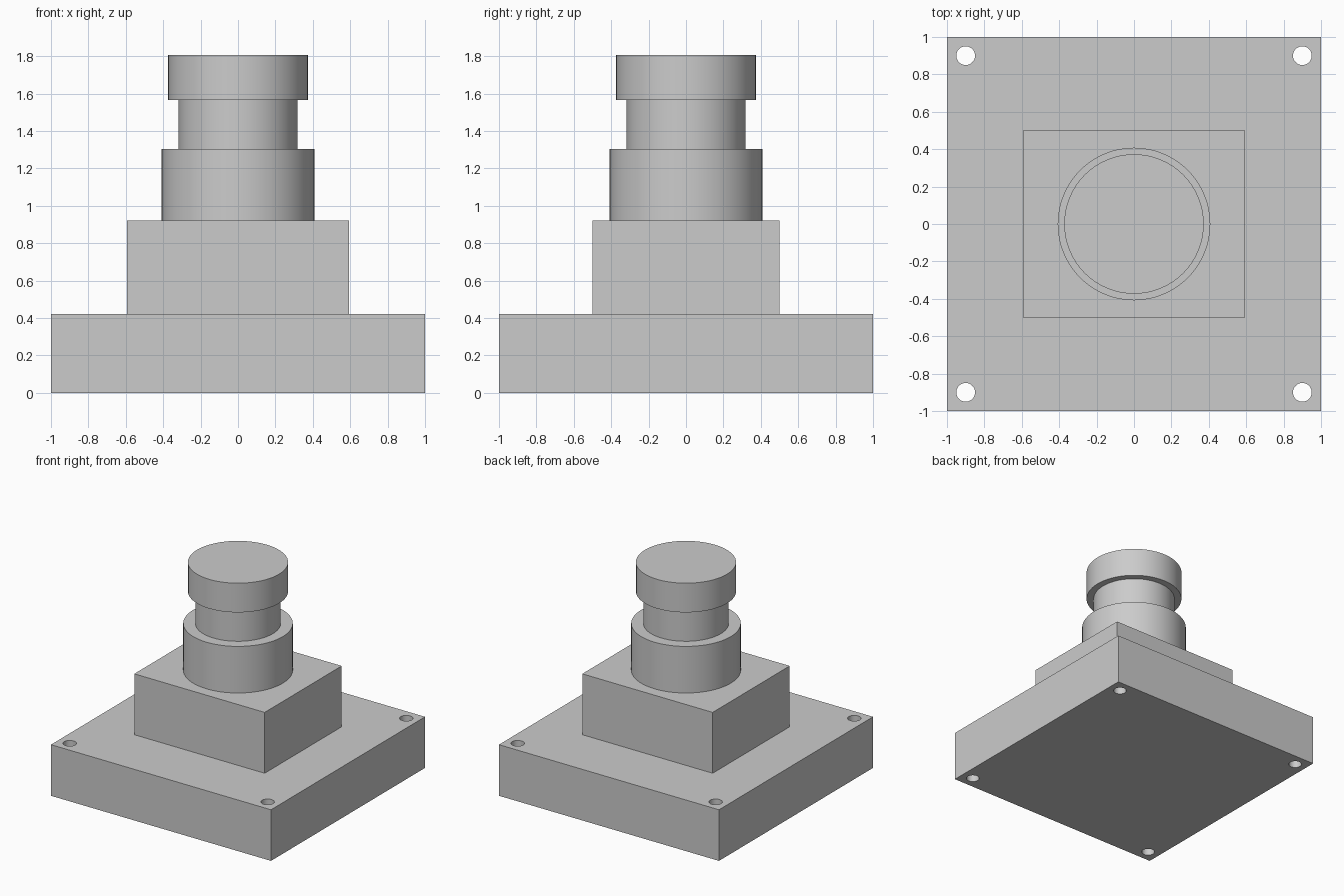
import bpy, bmesh, math

cube = bpy.data.objects.get("Cube")
if cube:
    bpy.data.objects.remove(cube, do_unlink=True)

grey = bpy.data.materials.new("plain grey")
grey.use_nodes = True
grey.diffuse_color = (0.6, 0.6, 0.6, 1)
grey.node_tree.nodes["Principled BSDF"].inputs["Base Color"].default_value = (0.6, 0.6, 0.6, 1)


def finish(name, bm):
    bmesh.ops.recalc_face_normals(bm, faces=bm.faces)
    mesh = bpy.data.meshes.new(name)
    bm.to_mesh(mesh)
    bm.free()
    mesh.materials.append(grey)
    obj = bpy.data.objects.new(name, mesh)
    bpy.context.collection.objects.link(obj)
    return obj


def block(name, width, depth, bottom, top):
    bm = bmesh.new()
    bmesh.ops.create_cube(bm, size=1)
    bmesh.ops.scale(bm, vec=(width, depth, top - bottom), verts=bm.verts)
    bmesh.ops.translate(bm, vec=(0, 0, (bottom + top) / 2), verts=bm.verts)
    return finish(name, bm)


def lathe(name, profile, sides=64):
    bm = bmesh.new()
    rings = [[bm.verts.new((r * math.cos(a), r * math.sin(a), z))
              for a in (math.tau * i / sides for i in range(sides))]
             for r, z in profile]
    for low, high in zip(rings, rings[1:]):
        for i in range(sides):
            j = (i + 1) % sides
            bm.faces.new((low[i], low[j], high[j], high[i]))
    bm.faces.new(rings[0])
    bm.faces.new(rings[-1])
    return finish(name, bm)


# Square base with four corner bolt holes
base = block("base_plate", 2, 2, 0, 0.42)
bm = bmesh.new()
for x in (-0.9, 0.9):
    for y in (-0.9, 0.9):
        made = bmesh.ops.create_cone(bm, cap_ends=True, segments=32,
                                     radius1=0.05, radius2=0.05, depth=1)
        bmesh.ops.translate(bm, vec=(x, y, 0.2), verts=made["verts"])
cutter = finish("bolt_hole_cutter", bm)
cutter.hide_render = True
cutter.hide_viewport = True
holes = base.modifiers.new("bolt_holes", "BOOLEAN")
holes.operation = "DIFFERENCE"
holes.solver = "EXACT"
holes.object = cutter

# Rectangular housing on the base
block("housing", 1.185, 1, 0.42, 0.92)

# Turned stem: wide collar, narrow neck and cap
stem = lathe("stem", [(0.408, 0.92), (0.408, 1.303), (0.318, 1.303),
                      (0.318, 1.566), (0.373, 1.566), (0.373, 1.806)])

# Bake the holes into the base, then drop the cutter
bpy.context.view_layer.update()
evaluated = base.evaluated_get(bpy.context.evaluated_depsgraph_get())
drilled = bpy.data.meshes.new_from_object(evaluated)
base.modifiers.clear()
base.data = drilled
bpy.data.objects.remove(cutter, do_unlink=True)

# Smooth curved walls, keep the edges sharp
for obj in (base, stem):
    bpy.ops.object.select_all(action="DESELECT")
    obj.select_set(True)
    bpy.context.view_layer.objects.active = obj
    bpy.ops.object.shade_smooth_by_angle(angle=math.radians(30))
